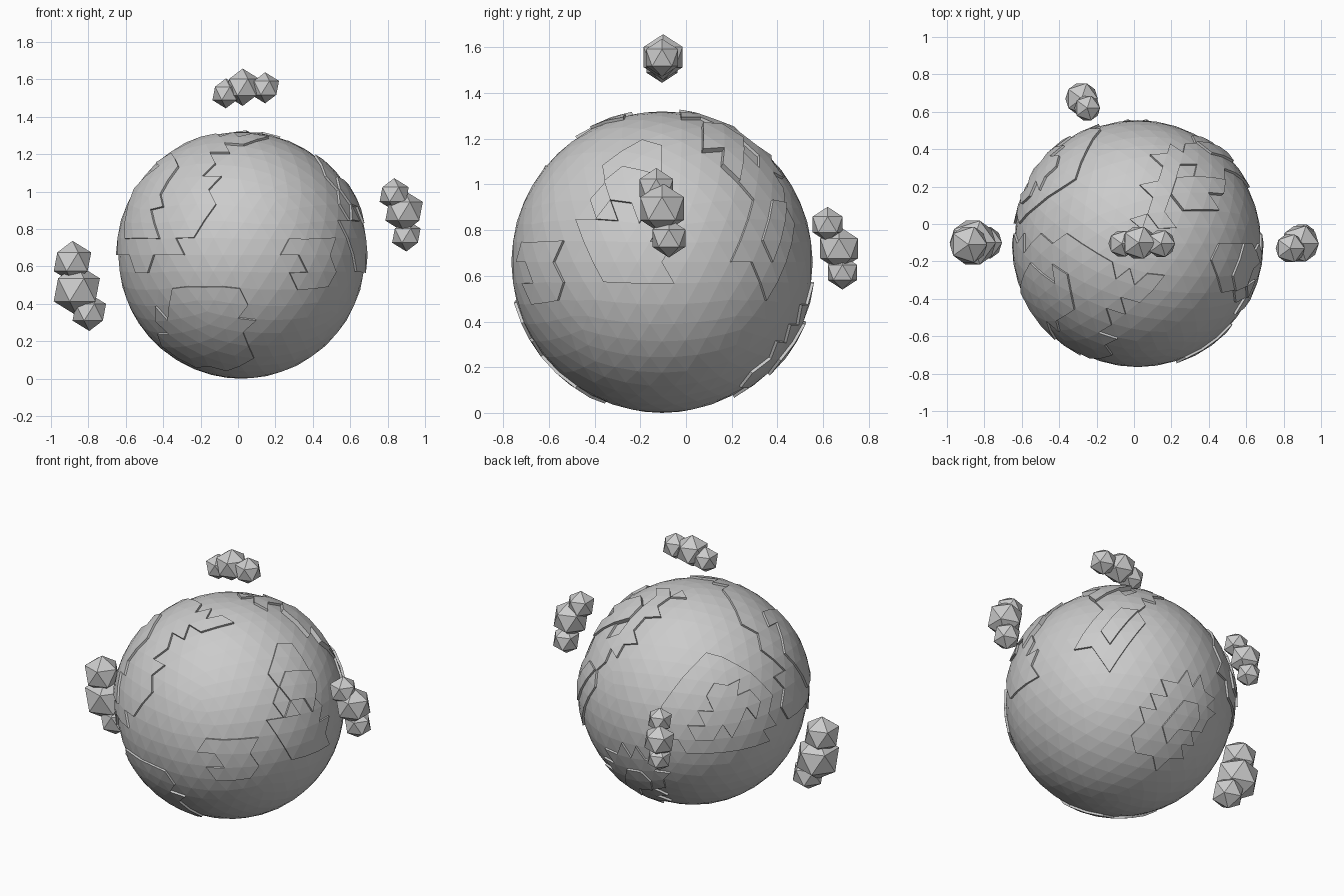
import bpy, bmesh
from math import sin, cos, radians
from mathutils import Vector, Matrix

C, R, T = Vector((0.02, -0.105, 0.66)), 0.66, 0.013

# drawing planes for land outlines: azimuth, elevation, centre and radius of the globe on the plane
VIEWS = {
    'front': (0, 0, 242, 256, 123.4),
    'right': (90, 0, 662.5, 262.5, 150.8),
    'top': (0, 90, 1139, 244, 123.4),
    'front_right': (35, 25, 231, 705, 113.5),
    'back_left': (215, 25, 693, 690, 115),
    'back_right': (140, -27, 1121, 703, 115),
}


def project(view, n):
    a, e, cx, cy, r = VIEWS[view]
    a, e = radians(a), radians(e)
    right = Vector((cos(a), sin(a), 0))
    out = Vector((sin(a) * cos(e), -cos(a) * cos(e), sin(e)))
    up = out.cross(right)
    return cx + r * n.dot(right), cy - r * n.dot(up), n.dot(out)


def inside(view, poly, n):
    x, y, depth = project(view, n)
    if depth < 0:
        return False
    hit = False
    for (x1, y1), (x2, y2) in zip(poly, poly[1:] + poly[:1]):
        if (y1 > y) != (y2 > y) and x < x1 + (y - y1) * (x2 - x1) / (y2 - y1):
            hit = not hit
    return hit


def finish(bm, name, loc):
    me = bpy.data.meshes.new(name)
    bm.to_mesh(me)
    bm.free()
    ob = bpy.data.objects.new(name, me)
    ob.location = loc
    bpy.context.collection.objects.link(ob)
    return ob


def land(name, level, outlines, holes=()):
    """Raise the globe facets that fall inside the outlines."""
    bm = bmesh.new()
    bmesh.ops.create_icosphere(bm, subdivisions=4, radius=R)
    drop = []
    for f in bm.faces:
        n = f.calc_center_median().normalized()
        keep = any(inside(v, p, n) for v, p in outlines)
        if not keep or any(inside(v, p, n) for v, p in holes):
            drop.append(f)
    bmesh.ops.delete(bm, geom=drop, context='FACES')
    base = bm.faces[:]
    ext = bmesh.ops.extrude_face_region(bm, geom=base)
    for v in ext['geom']:
        if isinstance(v, bmesh.types.BMVert):
            v.co *= 1 + T * level / R
    old = [f for f in base if f.is_valid]
    bmesh.ops.delete(bm, geom=old, context='FACES_ONLY')
    bmesh.ops.recalc_face_normals(bm, faces=bm.faces[:])
    return finish(bm, name, C)


def cloud(name, puffs):
    """Cluster of faceted puffs: x, y, z, radius."""
    bm = bmesh.new()
    for x, y, z, r in puffs:
        bmesh.ops.create_icosphere(bm, subdivisions=1, radius=r,
                                   matrix=Matrix.Translation((x, y, z)))
    return finish(bm, name, (0, 0, 0))


# globe
bm = bmesh.new()
bmesh.ops.create_icosphere(bm, subdivisions=4, radius=R)
finish(bm, 'globe', C)

# front islands
land('south_land', 1, [('front', [
    (172, 288), (193, 286), (250, 288), (245, 318), (257, 326), (243, 335), (254, 357),
    (225, 370), (195, 365), (170, 352), (158, 344), (166, 331), (155, 319), (170, 308)])])
land('front_island', 1, [('front', [
    (290, 237), (303, 240), (325, 238), (336, 258), (327, 287), (294, 290), (290, 283),
    (300, 268), (289, 255)])])

# north west continent and its highland
land('west_land', 1, [
    ('front', [(112, 254), (135, 254), (133, 272), (150, 272), (154, 252), (168, 240), (194, 238),
               (216, 205), (201, 178), (206, 150), (170, 150), (130, 190), (110, 230)]),
    ('top', [(1010, 270), (1020, 262), (1067, 233), (1108, 263), (1117, 277), (1163, 275),
             (1140, 298), (1125, 300), (1103, 322), (1112, 340), (1105, 360), (1060, 345),
             (1020, 300)])])
land('west_highland', 2, [('front', [
    (178, 158), (160, 163), (157, 172), (139, 188), (131, 210), (131, 238), (168, 238),
    (154, 222), (163, 205), (178, 175)])])

# right side continent and its highland
land('right_land', 1, [('right', [
    (642, 140), (662, 146), (661, 165), (660, 232), (674, 283), (609, 278), (577, 220),
    (600, 208), (607, 180), (604, 160)])])
land('right_highland', 2, [('front_right', [
    (297, 668), (310, 680), (318, 695), (310, 708), (297, 703), (293, 712), (280, 705),
    (287, 671)])])

# north east continent with a lake and highlands
lake = [('top', [(1188, 162), (1197, 179), (1179, 180)])]
land('east_land', 1, [
    ('top', [(1130, 220), (1148, 210), (1145, 190), (1158, 178), (1156, 160), (1172, 151),
             (1187, 152), (1194, 143), (1207, 138), (1230, 150), (1222, 182), (1210, 205),
             (1195, 210), (1172, 205), (1178, 228)]),
    ('back_right', [(1083, 650), (1108, 610), (1100, 594), (1140, 594), (1134, 607), (1138, 628),
                    (1130, 645), (1137, 660), (1125, 655), (1113, 671)])], lake)
land('east_highland', 2, [
    ('top', [(1172, 205), (1180, 180), (1197, 178), (1223, 183), (1210, 207), (1195, 210)]),
    ('right', [(771, 200), (779, 210), (776, 240), (765, 267), (762, 245)])])

# back continents
land('back_land', 1, [('back_left', [
    (707, 653), (735, 662), (772, 695), (768, 738), (735, 752), (690, 750), (663, 735),
    (668, 700), (683, 675)])])
land('back_highland', 2, [('back_left', [
    (712, 685), (730, 682), (738, 690), (755, 690), (762, 703), (755, 712), (740, 715),
    (735, 728), (688, 740), (700, 715), (710, 700)])])
land('low_back_land', 1, [('back_right', [
    (1180, 683), (1205, 687), (1215, 715), (1195, 740), (1175, 768), (1152, 770), (1145, 755),
    (1120, 748), (1140, 738), (1140, 715), (1155, 713), (1165, 697)])])
land('low_back_highland', 2, [('back_right', [
    (1185, 697), (1200, 715), (1195, 735), (1168, 745), (1163, 730)])])

# clouds
cloud('top_cloud', [(-0.065, -0.105, 1.525, 0.08), (0.025, -0.1, 1.558, 0.1), (0.145, -0.105, 1.555, 0.083)])
cloud('right_cloud', [(0.835, -0.13, 0.985, 0.087), (0.888, -0.105, 0.895, 0.112), (0.90, -0.075, 0.765, 0.085)])
cloud('left_cloud', [(-0.885, -0.11, 0.625, 0.112), (-0.862, -0.1, 0.475, 0.138), (-0.795, -0.1, 0.355, 0.1)])
cloud('back_cloud', [(-0.25, 0.62, 0.825, 0.077), (-0.28, 0.67, 0.72, 0.097), (-0.29, 0.685, 0.615, 0.075)])
